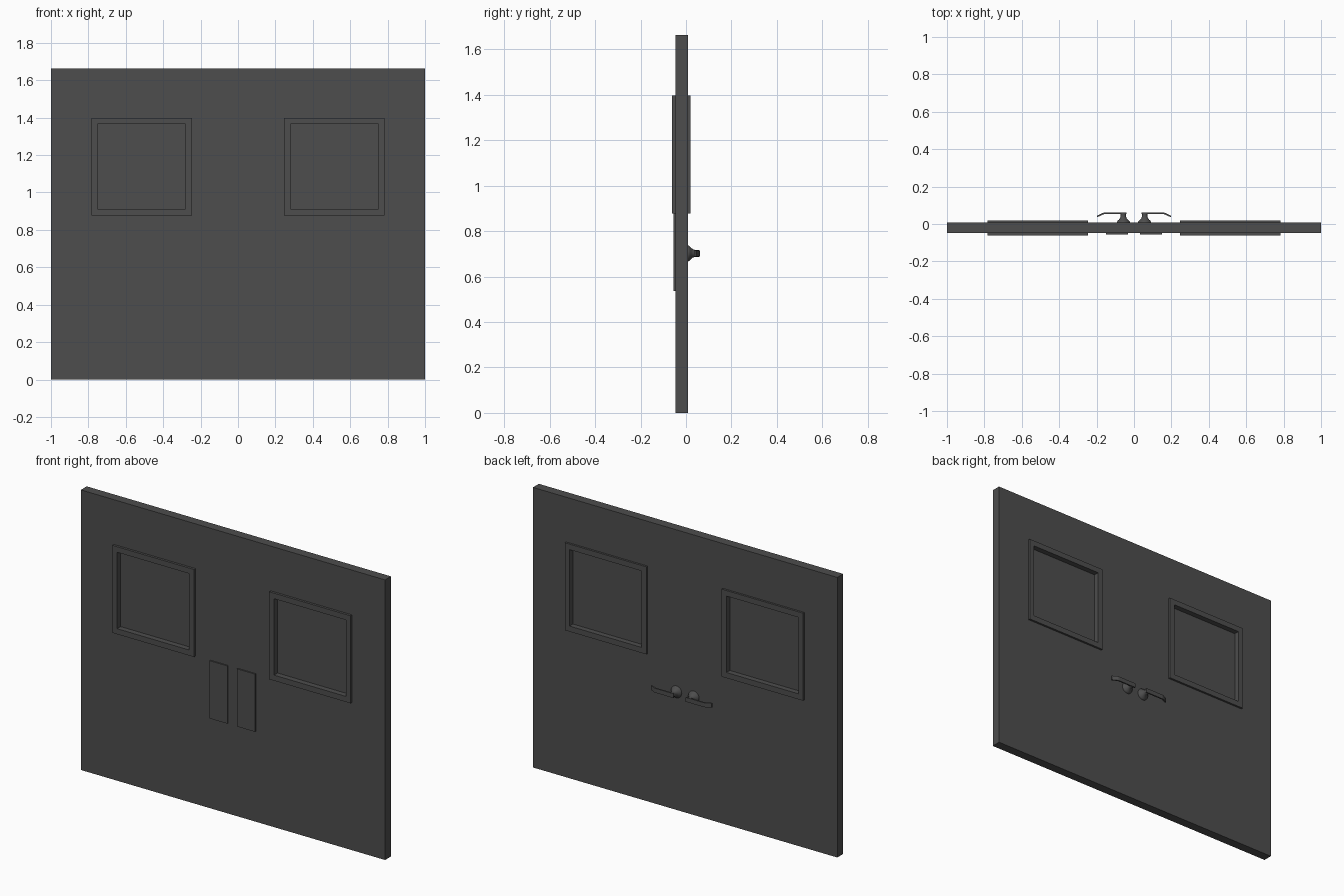
import bpy, bmesh
from math import cos, sin, tau

if "Cube" in bpy.data.objects:
    bpy.data.objects.remove(bpy.data.objects["Cube"])

# Dark finish shared by all parts
dark = bpy.data.materials.new("dark_finish")
dark.diffuse_color = (0.075, 0.075, 0.075, 1)
dark.use_nodes = True
dark.node_tree.nodes["Principled BSDF"].inputs["Base Color"].default_value = dark.diffuse_color


def finish(name, bm, smooth=False):
    """Turn a right-hand part into an object mirrored across x = 0."""
    bmesh.ops.recalc_face_normals(bm, faces=bm.faces[:])
    me = bpy.data.meshes.new(name)
    bm.to_mesh(me)
    bm.free()
    me.materials.append(dark)
    ob = bpy.data.objects.new(name, me)
    bpy.context.collection.objects.link(ob)
    mod = ob.modifiers.new("other_leaf", 'MIRROR')
    mod.use_mirror_merge = False
    if smooth:
        bpy.context.view_layer.objects.active = ob
        ob.select_set(True)
        bpy.ops.object.shade_smooth_by_angle(angle=0.6)
        ob.select_set(False)
    return ob


def bridge(bm, loops, closed):
    """Join equal-length vertex loops with quads; wrap round or cap the ends."""
    rings = [[bm.verts.new(p) for p in lp] for lp in loops]
    pairs = list(zip(rings, rings[1:]))
    if closed:
        pairs.append((rings[-1], rings[0]))
    else:
        bm.faces.new(rings[0])
        bm.faces.new(rings[-1])
    for a, b in pairs:
        n = len(a)
        for i in range(n):
            bm.faces.new((a[i], a[(i + 1) % n], b[(i + 1) % n], b[i]))


def rect(r, y):
    x0, x1, z0, z1 = r
    return [(x0, y, z0), (x1, y, z0), (x1, y, z1), (x0, y, z1)]


def slab(name, r, y0, y1):
    bm = bmesh.new()
    bridge(bm, [rect(r, y0), rect(r, y1)], False)
    return finish(name, bm)


def holed_slab(name, outer, inner, y0, y1):
    bm = bmesh.new()
    bridge(bm, [rect(outer, y0), rect(outer, y1), rect(inner, y1), rect(inner, y0)], True)
    return finish(name, bm)


# Door leaves with window openings
holed_slab("door_leaf", (0, 1, 0, 1.664), (0.265, 0.768, 0.895, 1.383), -0.047, 0.008)

# Raised window frames and recessed panes
holed_slab("window_frame", (0.247, 0.783, 0.878, 1.398), (0.28, 0.752, 0.911, 1.365), -0.061, 0.02)
slab("window_pane", (0.27, 0.763, 0.90, 1.378), -0.028, -0.012)

# Push plates on the front
slab("push_plate", (0.032, 0.15, 0.537, 0.88), -0.055, -0.04)

# Flared handle mounts on the back
cx, cz = 0.057, 0.702
profile = [(0.035, 0.004), (0.035, 0.011), (0.031, 0.017), (0.024, 0.023),
           (0.018, 0.031), (0.015, 0.040), (0.015, 0.057)]
bm = bmesh.new()
bridge(bm, [[(cx + r * cos(tau * i / 24), y, cz + r * sin(tau * i / 24)) for i in range(24)]
            for r, y in profile], False)
finish("handle_mount", bm, True)

# Flat lever bent toward the door at its tip
path = [(0.041, 0.061, 0.053), (0.158, 0.061, 0.053), (0.168, 0.059, 0.050), (0.199, 0.043, 0.035)]
bm = bmesh.new()
bridge(bm, [[(x, yo, cz - 0.013), (x, yo, cz + 0.013), (x, yi, cz + 0.013), (x, yi, cz - 0.013)]
            for x, yo, yi in path], False)
finish("handle_lever", bm)
